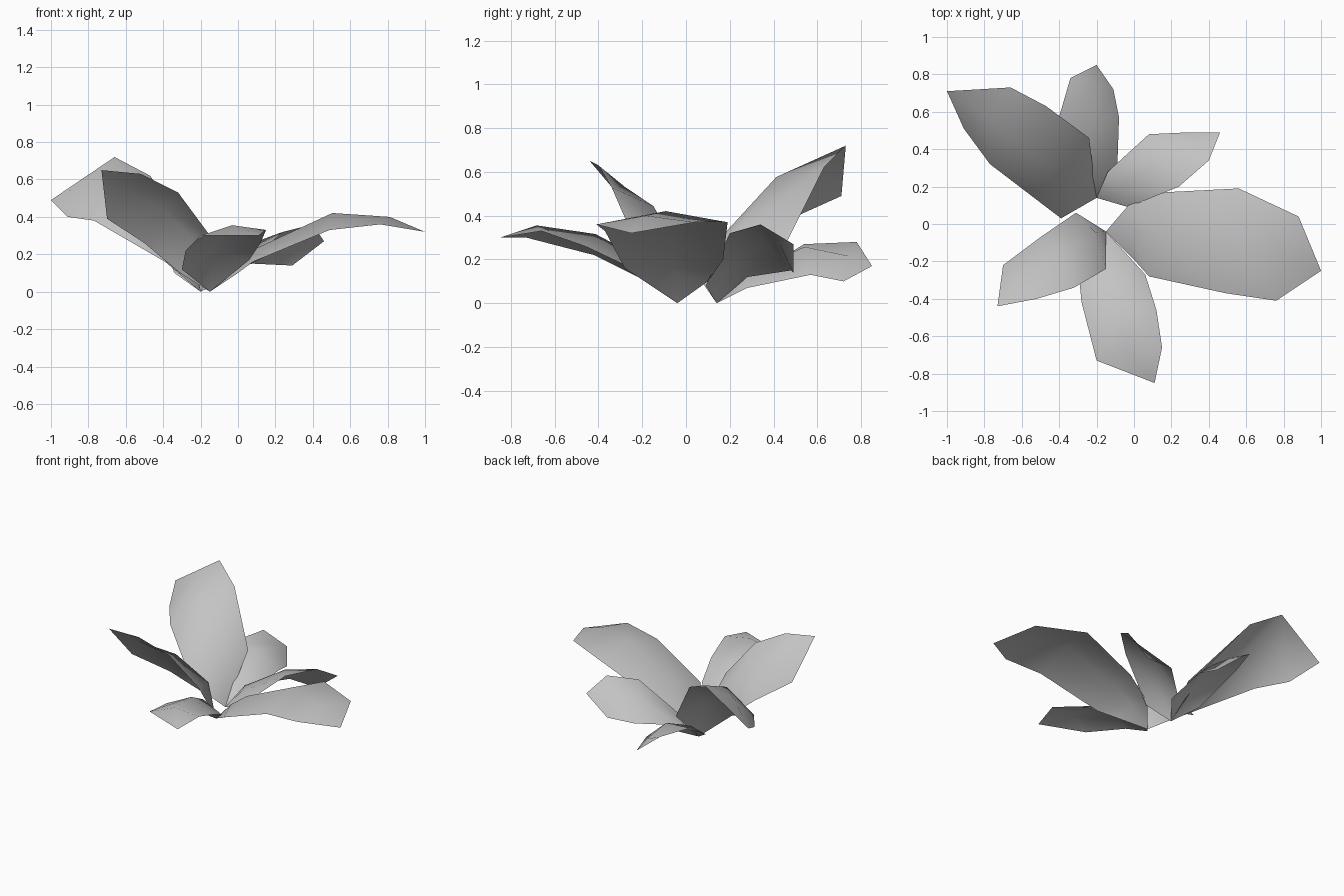
import bpy
import bmesh
from mathutils import Vector

default_cube = bpy.data.objects.get("Cube")
if default_cube:
    bpy.data.objects.remove(default_cube, do_unlink=True)

# One plain grey for every leaf
grey = bpy.data.materials.new("leaf_grey")
grey.use_nodes = True
colour = (0.55, 0.55, 0.55, 1)
grey.diffuse_color = colour
grey.node_tree.nodes["Principled BSDF"].inputs["Base Color"].default_value = colour


def add_leaf(name, base, left, right, tip, ridge):
    """Leaf blade with a raised midrib; left and right are its edges from base to tip."""
    base, tip = Vector(base), Vector(tip)
    along = tip - base
    mesh_builder = bmesh.new()
    base_vert = mesh_builder.verts.new(base)
    tip_vert = mesh_builder.verts.new(tip)

    # Cross rows: left edge, midrib lifted along the blade normal, right edge
    rows = []
    for index, (left_point, right_point) in enumerate(zip(left, right)):
        left_point, right_point = Vector(left_point), Vector(right_point)
        across = left_point - right_point
        normal = along.cross(across).normalized()
        if normal.z < 0:
            normal.negate()
        fade = 0.6 if index == len(left) - 1 else 1
        middle = (left_point + right_point) / 2 + normal * across.length * ridge * fade
        rows.append([mesh_builder.verts.new(p) for p in (left_point, middle, right_point)])

    # Triangles close both ends, quads fill the blade
    for side in range(2):
        first, last = rows[0], rows[-1]
        mesh_builder.faces.new((base_vert, first[side + 1], first[side]))
        mesh_builder.faces.new((tip_vert, last[side], last[side + 1]))
        for lower, upper in zip(rows, rows[1:]):
            mesh_builder.faces.new((lower[side], lower[side + 1],
                                    upper[side + 1], upper[side]))
    for face in mesh_builder.faces:
        face.smooth = True
    bmesh.ops.recalc_face_normals(mesh_builder, faces=mesh_builder.faces)
    if sum(face.normal.z for face in mesh_builder.faces) < 0:
        bmesh.ops.reverse_faces(mesh_builder, faces=mesh_builder.faces)

    mesh = bpy.data.meshes.new(name)
    mesh_builder.to_mesh(mesh)
    mesh_builder.free()
    mesh.materials.append(grey)
    leaf = bpy.data.objects.new(name, mesh)
    bpy.context.collection.objects.link(leaf)
    return leaf


# The leaves spring from two neighbouring points on the ground
front_root = (-.15, -.04, 0)
back_root = (-.2, .14, 0)

add_leaf("large_left_leaf", front_root,
         left=[(-.03, .1, .1), (.17, .17, .2), (.56, .19, .37), (.88, .04, .37)],
         right=[(0, -.19, .1), (.08, -.28, .16), (.49, -.37, .33), (.76, -.41, .36)],
         tip=(1, -.25, .32), ridge=.13)

add_leaf("front_leaf", front_root,
         left=[(.06, -.27, .17), (.12, -.46, .26), (.15, -.66, .33)],
         right=[(-.3, -.22, .12), (-.28, -.42, .22), (-.2, -.73, .3)],
         tip=(.11, -.85, .3), ridge=.2)

add_leaf("front_right_leaf", front_root,
         left=[(-.15, -.24, .3), (-.32, -.34, .53), (-.52, -.4, .63)],
         right=[(-.31, .06, .1), (-.5, -.07, .26), (-.7, -.22, .39)],
         tip=(-.73, -.44, .65), ridge=.18)

add_leaf("large_right_leaf", back_root,
         left=[(-.39, .03, .16), (-.77, .32, .38), (-.91, .51, .4)],
         right=[(-.24, .46, .28), (-.47, .63, .62), (-.66, .73, .72)],
         tip=(-1, .71, .49), ridge=.2)

add_leaf("back_leaf", back_root,
         left=[(-.34, .26, .1), (-.41, .54, .27), (-.34, .78, .28)],
         right=[(-.09, .28, .07), (-.08, .57, .13), (-.11, .72, .1)],
         tip=(-.2, .85, .17), ridge=.18)

add_leaf("back_left_leaf", back_root,
         left=[(-.14, .28, .12), (.08, .48, .15), (.29, .49, .14)],
         right=[(-.03, .09, .08), (.24, .2, .32), (.4, .34, .36)],
         tip=(.46, .49, .27), ridge=.15)
